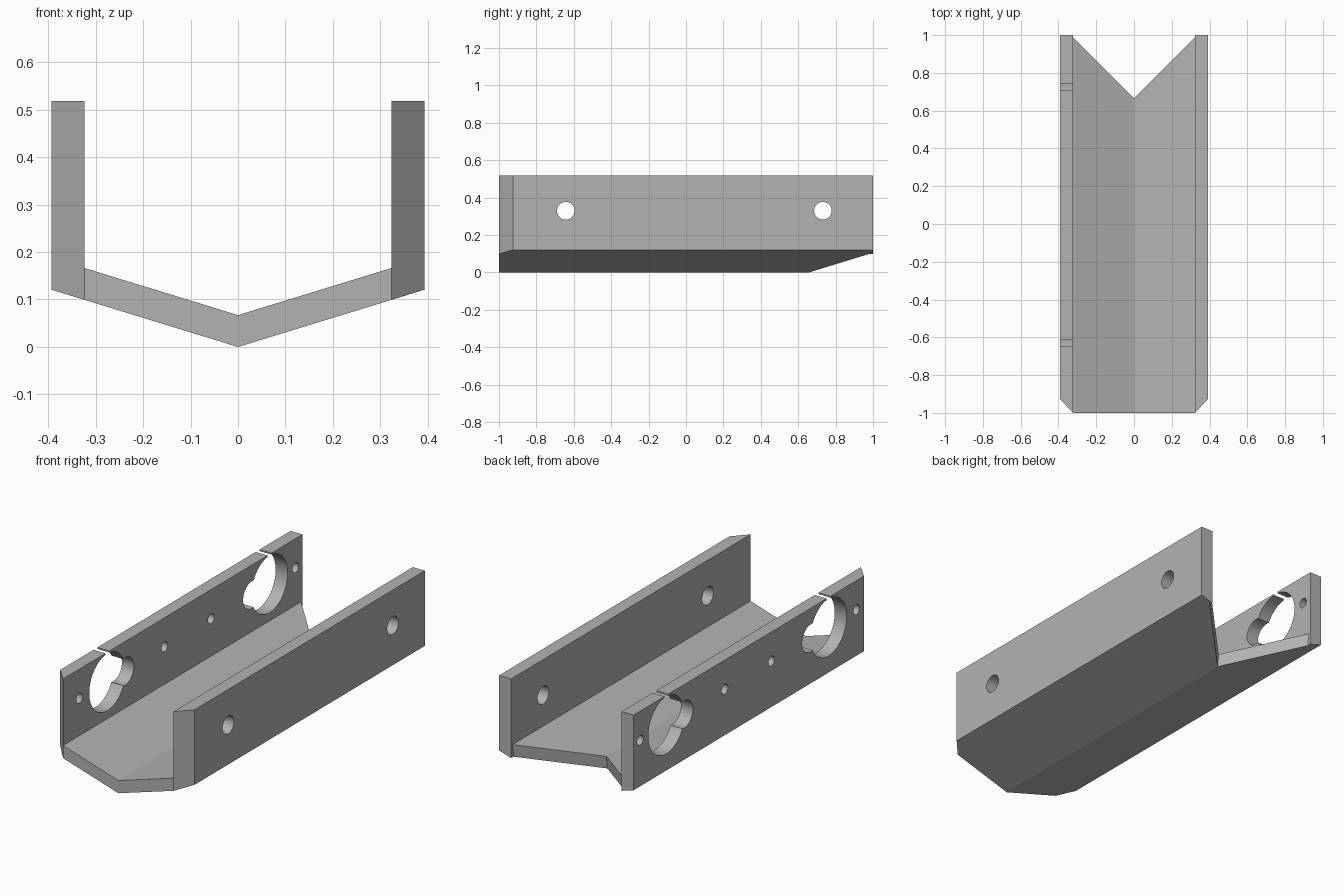
import bpy
import bmesh
from math import pi

if "Cube" in bpy.data.objects:
    bpy.data.objects.remove(bpy.data.objects["Cube"], do_unlink=True)

INNER, OUTER, TOP = 0.323, 0.393, 0.518
SLOPE = 0.307        # rise of the V-shaped floor per unit of x
FLOOR = 0.067        # vertical thickness of the floor

grey = bpy.data.materials.new("plain grey")
grey.use_nodes = True
colour = (0.45, 0.45, 0.45, 1)
grey.diffuse_color = colour
grey.node_tree.nodes["Principled BSDF"].inputs["Base Color"].default_value = colour


def prism(name, low, high):
    """Solid between two matching rings of points."""
    bm = bmesh.new()
    a = [bm.verts.new(p) for p in low]
    b = [bm.verts.new(p) for p in high]
    n = len(a)
    bm.faces.new(a[::-1])
    bm.faces.new(b)
    for i in range(n):
        j = (i + 1) % n
        bm.faces.new((a[i], a[j], b[j], b[i]))
    bmesh.ops.recalc_face_normals(bm, faces=bm.faces)
    mesh = bpy.data.meshes.new(name)
    bm.to_mesh(mesh)
    bm.free()
    mesh.materials.append(grey)
    obj = bpy.data.objects.new(name, mesh)
    bpy.context.collection.objects.link(obj)
    return obj


def activate(obj):
    bpy.ops.object.select_all(action="DESELECT")
    obj.select_set(True)
    bpy.context.view_layer.objects.active = obj


def cut(obj, cutter):
    """Subtract a cutter and discard it."""
    cutter.hide_render = True
    mod = obj.modifiers.new("cut", "BOOLEAN")
    mod.operation = "DIFFERENCE"
    mod.solver = "EXACT"
    mod.object = cutter
    activate(obj)
    bpy.ops.object.modifier_apply(modifier=mod.name)
    bpy.data.objects.remove(cutter, do_unlink=True)


def drill(obj, side, y, z, radius, sides=48):
    """Round hole through a side wall."""
    bpy.ops.mesh.primitive_cylinder_add(
        vertices=sides, radius=radius, depth=0.3,
        location=(side * (INNER + OUTER) / 2, y, z), rotation=(0, pi / 2, 0))
    cutter = bpy.context.object
    cutter.data.materials.append(grey)
    cut(obj, cutter)


def slot(obj, side, y, width):
    """Narrow slit from a large opening up through the top edge."""
    bpy.ops.mesh.primitive_cube_add(
        size=1, location=(side * (INNER + OUTER) / 2, y, 0.5))
    cutter = bpy.context.object
    cutter.scale = (0.3, width, 0.16)
    cutter.data.materials.append(grey)
    cut(obj, cutter)


def wall(name, side):
    """Upright wall with a mitred front end and a sloping underside."""
    plan = [(INNER, -1), (OUTER, -0.925), (OUTER, 1), (INNER, 1)]
    return prism(name,
                 [(side * x, y, SLOPE * x) for x, y in plan],
                 [(side * x, y, TOP) for x, y in plan])


# V-shaped floor with a notch at the back
plan = [(0, -1), (INNER, -1), (INNER, 0.988), (0, 0.665)]
floor = prism("floor",
              [(x, y - (0.008 if y > 0 else 0), SLOPE * x) for x, y in plan],
              [(x, y, SLOPE * x + FLOOR) for x, y in plan])
bm = bmesh.new()
bm.from_mesh(floor.data)
seam = [f for f in bm.faces if all(abs(v.co.x) < 1e-5 for v in f.verts)]
bmesh.ops.delete(bm, geom=seam, context="FACES_ONLY")
bm.to_mesh(floor.data)
bm.free()
floor.modifiers.new("mirror", "MIRROR")
activate(floor)
bpy.ops.object.modifier_apply(modifier="mirror")

# Left wall with two plain holes
left_wall = wall("left_wall", 1)
for y in (-0.643, 0.732):
    drill(left_wall, 1, y, 0.33, 0.047)

# Right wall with keyhole-like openings, slits and small holes
right_wall = wall("right_wall", -1)
for y, inward in ((-0.63, 1), (0.725, -1)):
    drill(right_wall, -1, y, 0.36, 0.151, 64)
    drill(right_wall, -1, y + inward * 0.149, 0.36, 0.072)
    slot(right_wall, -1, y, 0.033)
for y in (-0.863, -0.152, 0.237, 0.943):
    drill(right_wall, -1, y, 0.364, 0.026, 32)

# Smooth hole walls, sharp edges elsewhere
for obj in (left_wall, right_wall):
    activate(obj)
    bpy.ops.object.shade_smooth_by_angle(angle=pi / 9)
